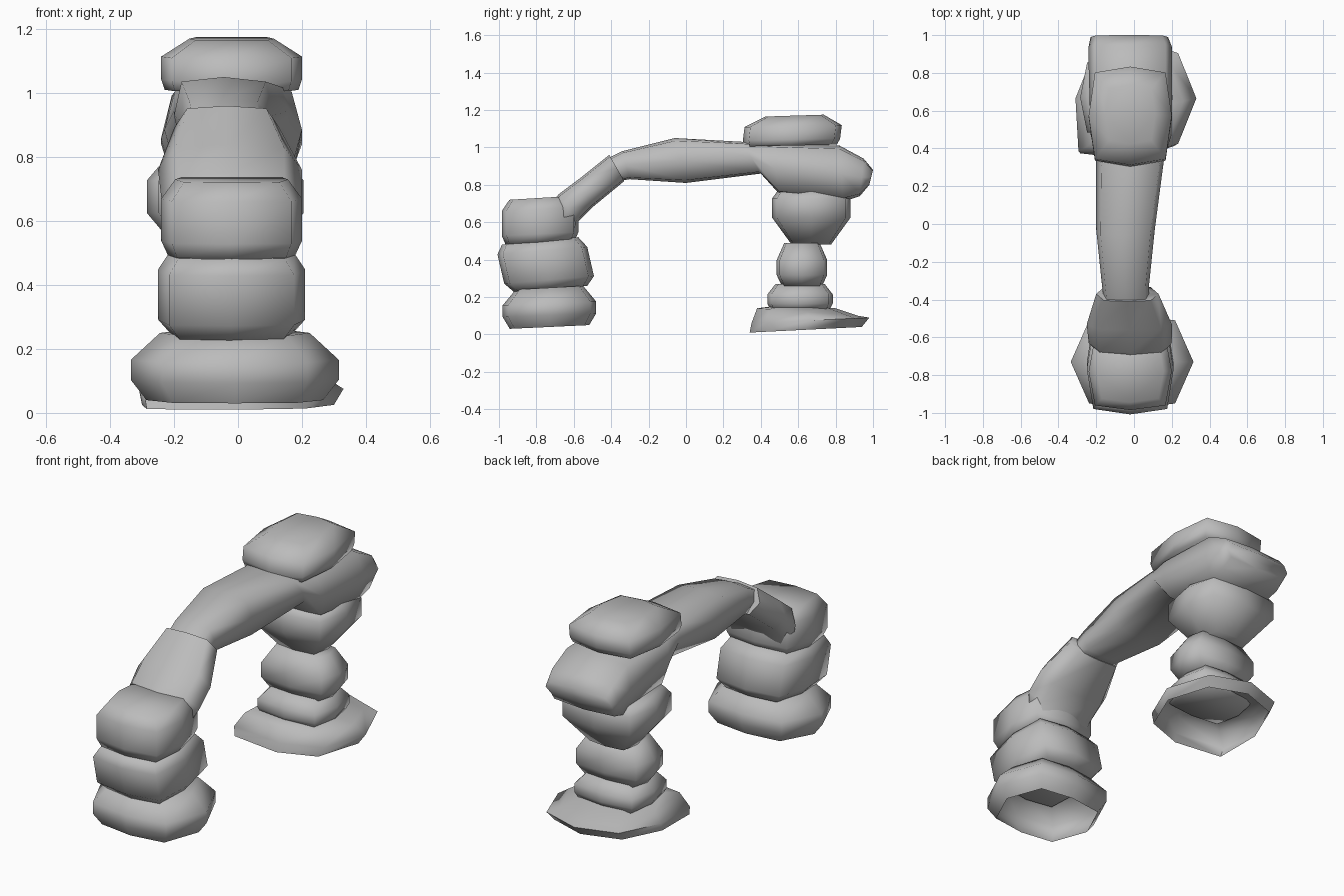
import bpy, bmesh, math
from mathutils import Vector

if "Cube" in bpy.data.objects:
    bpy.data.objects.remove(bpy.data.objects["Cube"], do_unlink=True)

stone = bpy.data.materials.new("grey stone")
stone.use_nodes = True
stone.diffuse_color = (0.5, 0.5, 0.5, 1)
stone.node_tree.nodes["Principled BSDF"].inputs["Base Color"].default_value = stone.diffuse_color

AXIS = -0.02  # the whole arch sits slightly to one side


def loft(name, rings, corner=0.85, inset=0.06, flare=0, hollow=False):
    """Skin eight-sided rings, each given as (near end, far end, left reach, right reach).
    Corners lie at a fraction of the reach, pulled in from the two ends by the inset.
    Flare pushes one near corner outwards."""
    outline = [(-corner - flare, inset - flare / 4), (0, 0), (corner, inset), (1, 0.5),
               (corner, 1 - inset), (0, 1), (-corner, 1 - inset), (-1, 0.5)]
    bm = bmesh.new()
    loops = []
    for near, far, left, right in rings:
        loop = []
        for across, along in outline:
            point = Vector((0, *near)).lerp(Vector((0, *far)), along)
            point.x = (left + right) / 2 + across * (right - left) / 2
            loop.append(bm.verts.new(point))
        loops.append(loop)
    for lower, upper in zip(loops, loops[1:]):
        for i, vert in enumerate(lower):
            bm.faces.new((lower[i - 1], vert, upper[i], upper[i - 1]))
    bm.faces.new(loops[-1])
    if not hollow:
        bm.faces.new(reversed(loops[0]))
    bmesh.ops.recalc_face_normals(bm, faces=bm.faces)
    mesh = bpy.data.meshes.new(name)
    bm.to_mesh(mesh)
    bm.free()
    mesh.materials.append(stone)
    rock = bpy.data.objects.new(name, mesh)
    bpy.context.collection.objects.link(rock)
    bpy.ops.object.select_all(action='DESELECT')
    rock.select_set(True)
    bpy.context.view_layer.objects.active = rock
    bpy.ops.object.shade_smooth_by_angle(angle=math.radians(75))


def boulder(name, y, bottom, top, width, depth, foot, crown,
            belly=0.25, shoulder=0.7, lean=0, tilt=0, shift=0, **style):
    """A rounded block: narrow foot, full belly and shoulder, narrow crown.
    Lean moves the crown along y, tilt raises the far end, shift moves it sideways."""
    rings = []
    for level, scale in ((0, foot), (belly, 1), (shoulder, 1), (1, crown)):
        middle = y + lean * level
        z = bottom + (top - bottom) * level
        reach = scale * depth / 2
        side = scale * width / 2
        rings.append(((middle - reach, z - tilt / 2), (middle + reach, z + tilt / 2),
                      AXIS + shift - side, AXIS + shift + side))
    loft(name, rings, **style)


# Front pillar, bottom to top
boulder("front_base_stone", y=-0.73, bottom=0.04, top=0.25, width=0.65, depth=0.5,
        foot=0.85, crown=0.72, belly=0.3, shoulder=0.6, tilt=0.02, shift=0.01,
        corner=0.7, hollow=True)
boulder("front_middle_stone", y=-0.72, bottom=0.24, top=0.5, width=0.46, depth=0.48,
        foot=0.8, crown=0.85, belly=0.2, shoulder=0.8, lean=-0.06, tilt=0.04)
boulder("front_upper_stone", y=-0.78, bottom=0.49, top=0.73, width=0.44, depth=0.41,
        foot=0.9, crown=0.8, belly=0.2, shoulder=0.75, tilt=0.02)

# Arch: sloping shoulder, then the long span with a top and a bottom point per ring
loft("arch_shoulder", [
    ((-0.74, 0.68), (-0.6, 0.5), -0.2, 0.16),
    ((-0.68, 0.75), (-0.58, 0.6), -0.24, 0.2),
    ((-0.56, 0.84), (-0.5, 0.68), -0.25, 0.2),
    ((-0.41, 0.96), (-0.33, 0.82), -0.2, 0.13)], corner=0.75)
loft("arch_span", [
    ((-0.44, 0.93), (-0.36, 0.82), -0.16, 0.08),
    ((-0.34, 0.98), (-0.3, 0.83), -0.17, 0.08),
    ((-0.06, 1.05), (0, 0.81), -0.2, 0.11),
    ((0.3, 1.03), (0.4, 0.86), -0.2, 0.16),
    ((0.45, 1.02), (0.5, 0.75), -0.23, 0.2),
    ((0.82, 1.01), (0.84, 0.71), -0.24, 0.2),
    ((0.95, 0.94), (0.93, 0.74), -0.24, 0.2),
    ((1, 0.88), (0.98, 0.8), -0.23, 0.18)])

# Capstone, shallow and gently crowned, on the back end of the arch
boulder("capstone", y=0.56, bottom=1.01, top=1.17, width=0.44, depth=0.52,
        foot=0.95, crown=0.6, belly=0.2, shoulder=0.65, lean=0.02, tilt=0.01)

# Back pillar, bottom to top
loft("back_foot_slab", [
    ((0.34, 0.01), (0.94, 0.04), -0.3, 0.3),
    ((0.35, 0.06), (0.98, 0.09), -0.31, 0.33),
    ((0.38, 0.14), (0.92, 0.1), -0.26, 0.26),
    ((0.46, 0.15), (0.8, 0.14), -0.2, 0.18)],
    corner=0.7, inset=0.12, flare=0.25, hollow=True)
boulder("back_lower_stone", y=0.61, bottom=0.13, top=0.27, width=0.42, depth=0.35,
        foot=0.9, crown=0.75, shoulder=0.6)
boulder("back_middle_stone", y=0.62, bottom=0.26, top=0.49, width=0.44, depth=0.27,
        foot=0.8, crown=0.7, shoulder=0.6)
boulder("back_upper_stone", y=0.67, bottom=0.48, top=0.77, width=0.49, depth=0.42,
        foot=0.5, crown=0.85, belly=0.5, shoulder=0.85, shift=-0.02)
